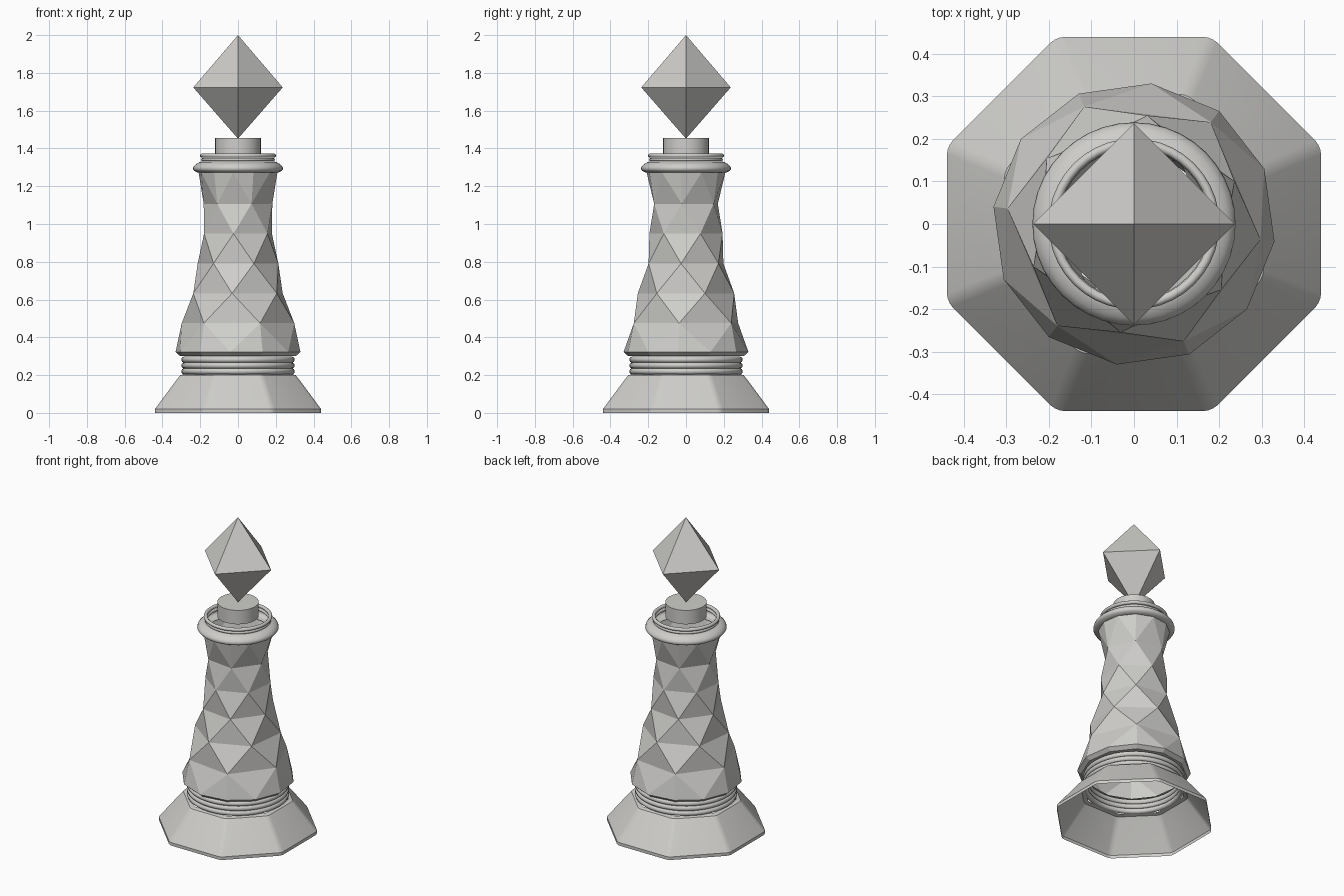
import bpy, bmesh, math

if "Cube" in bpy.data.objects:
    bpy.data.objects.remove(bpy.data.objects["Cube"])

mat = bpy.data.materials.new("warm_light_grey")
mat.diffuse_color = (0.62, 0.615, 0.595, 1)
mat.use_nodes = True
mat.node_tree.nodes["Principled BSDF"].inputs["Base Color"].default_value = mat.diffuse_color


def ring(bm, n, r, z, start=0.0):
    return [bm.verts.new((r * math.cos(math.radians(start + 360 * i / n)),
                          r * math.sin(math.radians(start + 360 * i / n)), z))
            for i in range(n)]


def finish(bm, name, smooth=None):
    bmesh.ops.recalc_face_normals(bm, faces=bm.faces)
    me = bpy.data.meshes.new(name)
    bm.to_mesh(me)
    bm.free()
    ob = bpy.data.objects.new(name, me)
    bpy.context.collection.objects.link(ob)
    me.materials.append(mat)
    if smooth:
        bpy.ops.object.select_all(action='DESELECT')
        ob.select_set(True)
        bpy.context.view_layer.objects.active = ob
        bpy.ops.object.shade_smooth_by_angle(angle=math.radians(smooth))
    return ob


def lathe(bm, profile, n, start=0.0, closed=False):
    rings = [ring(bm, n, r, z, start) for r, z in profile]
    pairs = list(zip(rings, rings[1:]))
    if closed:
        pairs.append((rings[-1], rings[0]))
    for a, b in pairs:
        for i in range(n):
            j = (i + 1) % n
            bm.faces.new((a[i], a[j], b[j], b[i]))
    return rings


def torus(name, major, minor, z):
    bm = bmesh.new()
    prof = [(major + minor * math.cos(k * math.pi / 5),
             z + minor * math.sin(k * math.pi / 5)) for k in range(10)]
    lathe(bm, prof, 40, closed=True)
    finish(bm, name, 60)


# Octagonal flared base: open underneath, softened corner creases
bm = bmesh.new()
k = 1 / math.cos(math.pi / 8)
lathe(bm, [(0.44 * k, 0), (0.44 * k, 0.02), (0.325 * k, 0.175),
           (0.305 * k, 0.2), (0.28 * k, 0.206)], 8, 22.5)
creases = [e for e in bm.edges
           if abs(e.verts[0].co.z - e.verts[1].co.z) > 0.004]
bmesh.ops.bevel(bm, geom=creases, offset=0.018, segments=3, profile=0.5,
                affect='EDGES')
finish(bm, "base", 35)

# Three stacked rings between base and body
for i in range(3):
    torus(f"lower_ring_{i + 1}", 0.284, 0.0165, 0.22 + 0.031 * i)

# Faceted body: six-sided rings, each turned half a step, between 12-sided ends
bm = bmesh.new()
T = 23
bottom = lathe(bm, [(0.275, 0.3), (0.31, 0.302), (0.333, 0.322)], 12, T)[-1]
radii = [0.3, 0.257, 0.215, 0.195, 0.183]
rows = [ring(bm, 6, r, 0.475 + 0.158 * i, T + 30 * ((i + 1) % 2))
        for i, r in enumerate(radii)]
top = ring(bm, 12, 0.21, 1.272, T)
for i, (a, b) in enumerate(zip(rows, rows[1:])):
    if i % 2:
        a, b = b, a          # a is always the ring half a step ahead of b
    for s in range(6):
        t = (s + 1) % 6
        bm.faces.new((b[s], b[t], a[s]))
        bm.faces.new((a[s], a[t], b[t]))
for end, row in ((bottom, rows[0]), (top, rows[-1])):
    for s in range(6):
        t = (s + 1) % 6
        e = [end[(2 * s + d) % 12] for d in range(3)]
        bm.faces.new((e[0], e[1], row[s]))
        bm.faces.new((e[1], e[2], row[s]))
        bm.faces.new((row[s], row[t], e[2]))
finish(bm, "faceted_body")

# Rounded collar and two thin rims, open in the middle
bm = bmesh.new()
lathe(bm, [(0.185, 1.272), (0.212, 1.272), (0.232, 1.281), (0.239, 1.292),
           (0.235, 1.305), (0.222, 1.318), (0.205, 1.327), (0.185, 1.332)], 40)
finish(bm, "collar", 50)
torus("upper_rim_1", 0.186, 0.009, 1.341)
torus("upper_rim_2", 0.19, 0.011, 1.362)

# Short neck disc
bm = bmesh.new()
r = lathe(bm, [(0.122, 1.365), (0.122, 1.455)], 24)
bm.faces.new(r[0])
bm.faces.new(r[1])
finish(bm, "neck", 35)

# Octahedron finial
bm = bmesh.new()
mid = ring(bm, 4, 0.237, 1.723)
for z in (1.452, 2.0):
    tip = bm.verts.new((0, 0, z))
    for i in range(4):
        bm.faces.new((mid[i], mid[(i + 1) % 4], tip))
finish(bm, "finial")
